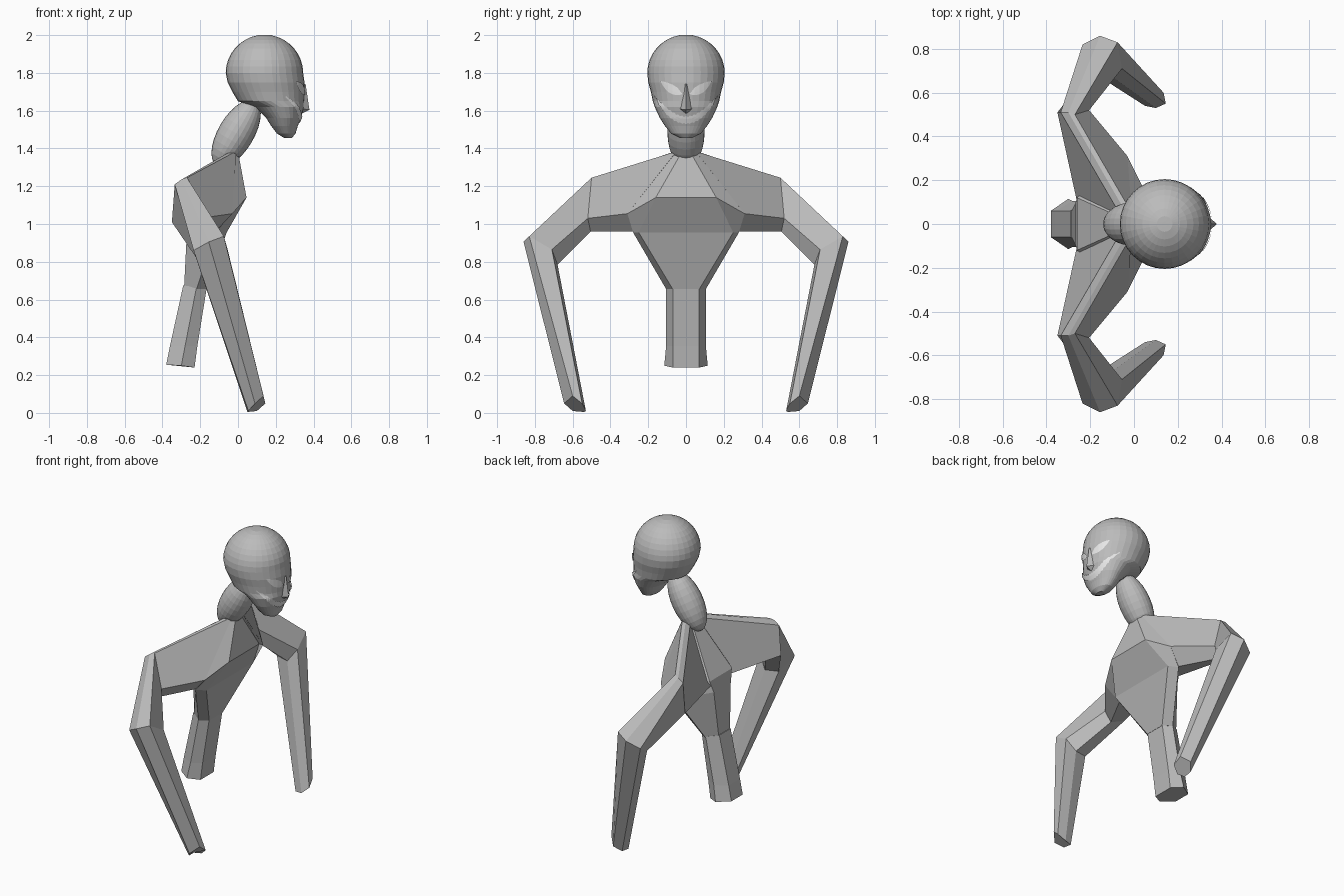
import bpy, bmesh, math
from mathutils import Vector

if "Cube" in bpy.data.objects:
    bpy.data.objects.remove(bpy.data.objects["Cube"])


def material(name, value):
    m = bpy.data.materials.new(name)
    m.diffuse_color = (value, value, value, 1)
    m.use_nodes = True
    m.node_tree.nodes["Principled BSDF"].inputs["Base Color"].default_value = m.diffuse_color
    return m


GREY = material("plain grey", 0.5)
WHITE = material("white", 0.9)


def finish(bm, name, mat, recalc=True):
    if recalc:
        bmesh.ops.recalc_face_normals(bm, faces=bm.faces)
    me = bpy.data.meshes.new(name)
    bm.to_mesh(me)
    bm.free()
    me.materials.append(mat)
    ob = bpy.data.objects.new(name, me)
    bpy.context.collection.objects.link(ob)
    return ob


def loft(name, rings, mat=GREY):
    """Skin matching rings of points and cap both ends."""
    bm = bmesh.new()
    vs = [[bm.verts.new(p) for p in r] for r in rings]
    n = len(vs[0])
    for a, b in zip(vs, vs[1:]):
        for i in range(n):
            j = (i + 1) % n
            bm.faces.new((a[i], a[j], b[j], b[i]))
    bm.faces.new(vs[0])
    bm.faces.new(vs[-1])
    return finish(bm, name, mat)


def both(half):
    """Complete a half ring (front to back, +y) with its mirror image."""
    return half + [(x, -y, z) for x, y, z in reversed(half)]


# Torso: waist, chest and neck-base rings
loft("torso", [
    both([(-.165, .07, .655), (-.22, .105, .655), (-.285, .06, .67)]),
    both([(-.06, .25, .955), (-.12, .28, .955), (-.27, .09, .97)]),
    both([(.045, .16, 1.14), (-.03, .31, 1.055), (-.26, .12, 1.05)]),
    both([(0, .02, 1.385), (-.02, .06, 1.385), (-.06, .03, 1.375)]),
])

# Single lower limb
loft("lower_limb", [
    both([(-.165, .07, .665), (-.22, .105, .665), (-.29, .06, .675)]),
    both([(-.215, .07, .355), (-.28, .105, .355), (-.36, .06, .355)]),
    both([(-.23, .07, .24), (-.30, .115, .25), (-.38, .06, .255)]),
])

# Arms: torso root, shoulder, elbow and hand rings
arm = [
    [(-.01, .05, 1.385), (-.03, .04, 1.39), (-.05, .02, 1.375),
     (-.26, .10, 1.02), (-.12, .28, .96), (-.03, .31, 1.055)],
    [(-.27, .50, 1.245), (-.30, .51, 1.235), (-.335, .51, 1.21),
     (-.35, .51, 1.01), (-.24, .505, .96), (-.205, .52, 1.03)],
    [(-.075, .83, .935), (-.155, .86, .905), (-.235, .82, .86),
     (-.20, .70, .79), (-.11, .68, .785), (-.055, .71, .865)],
    [(.135, .60, .09), (.09, .645, .05), (.055, .60, .01),
     (.05, .54, .005), (.10, .53, .01), (.145, .55, .05)],
]
for side, s in (("left", 1), ("right", -1)):
    loft(side + "_arm", [[(x, s * y, z) for x, y, z in r] for r in arm])

# Neck: tilted ellipsoid
bpy.ops.mesh.primitive_uv_sphere_add(segments=24, ring_count=14, radius=1,
                                     location=(-.01, 0, 1.48))
neck = bpy.context.object
neck.name = "neck"
neck.scale = (.095, .098, .20)
neck.rotation_euler = (0, math.atan2(.16, .27), 0)
neck.data.materials.append(GREY)

# Head profile below the dome: z, back x, front x, half width
JAW = [(1.80, -.065, .345, .205), (1.75, -.055, .352, .20),
       (1.70, -.03, .352, .186), (1.65, .0, .35, .176),
       (1.62, .09, .35, .166), (1.56, .15, .333, .138),
       (1.52, .175, .317, .112), (1.48, .205, .305, .08),
       (1.455, .245, .285, .03)]


def section(z):
    """Centre x, x radius and y radius of the head at height z."""
    for a, b in zip(JAW, JAW[1:]):
        if z >= b[0]:
            t = (a[0] - z) / (a[0] - b[0])
            x0, x1, w = (a[k] + t * (b[k] - a[k]) for k in (1, 2, 3))
            return (x0 + x1) / 2, (x1 - x0) / 2, w
    return .265, .02, .03


def head_ring(z, cx, a, w):
    return [(cx + a * math.cos(t), w * math.sin(t), z)
            for t in (math.tau * i / 32 for i in range(32))]


# Head: dome over a tapering jaw
rings = []
for i in range(1, 9):
    t = math.pi / 2 * i / 9
    r = math.sin(t)
    rings.append(head_ring(1.80 + .2 * math.cos(t) + .003 * (1 - r),
                           .14, .205 * r, .205 * r))
rings.insert(0, head_ring(2.0, .14, .012, .012))
rings += [head_ring(p[0], *section(p[0])) for p in JAW]
loft("head", rings)

# Nose: small wedge
loft("nose", [
    [(.33, -.02, 1.74), (.358, 0, 1.74), (.33, .02, 1.74)],
    [(.335, -.04, 1.61), (.378, 0, 1.605), (.335, .04, 1.61)],
    [(.32, -.02, 1.585), (.34, 0, 1.585), (.32, .02, 1.585)],
])


def on_face(y, z):
    cx, a, w = section(z)
    return Vector((cx + a * math.sqrt(max(0, 1 - (y / w) ** 2)) + .005,
                   y * 1.015, z))


def face_plate(name, columns):
    """Thin plate on the face from (y, top z, bottom z) columns."""
    bm = bmesh.new()
    cols = [[bm.verts.new(on_face(y, hi + (lo - hi) * k / 3))
             for k in range(4)] for y, hi, lo in columns]
    for a, b in zip(cols, cols[1:]):
        for k in range(3):
            bm.faces.new((a[k], a[k + 1], b[k + 1], b[k]))
    for f in bm.faces:
        f.normal_update()
        if f.normal.x < 0:
            f.normal_flip()
    return finish(bm, name, WHITE, False)


# Slanted eyes
for side, s in (("left", 1), ("right", -1)):
    face_plate(side + "_eye", [(s * y, hi, lo) for y, hi, lo in (
        (.022, 1.692, 1.685), (.045, 1.722, 1.682), (.07, 1.738, 1.686),
        (.095, 1.748, 1.70), (.115, 1.754, 1.724), (.132, 1.757, 1.752))])

# Wide jagged grin
grin = []
for i in range(33):
    s = i / 16 - 1
    mid = 1.55 + .125 * s * s
    h = .004 + .018 * (1 - s ** 6) - (.006 if i % 2 else 0)
    grin.append((.163 * s, mid + h, mid - h))
face_plate("teeth", grin)
